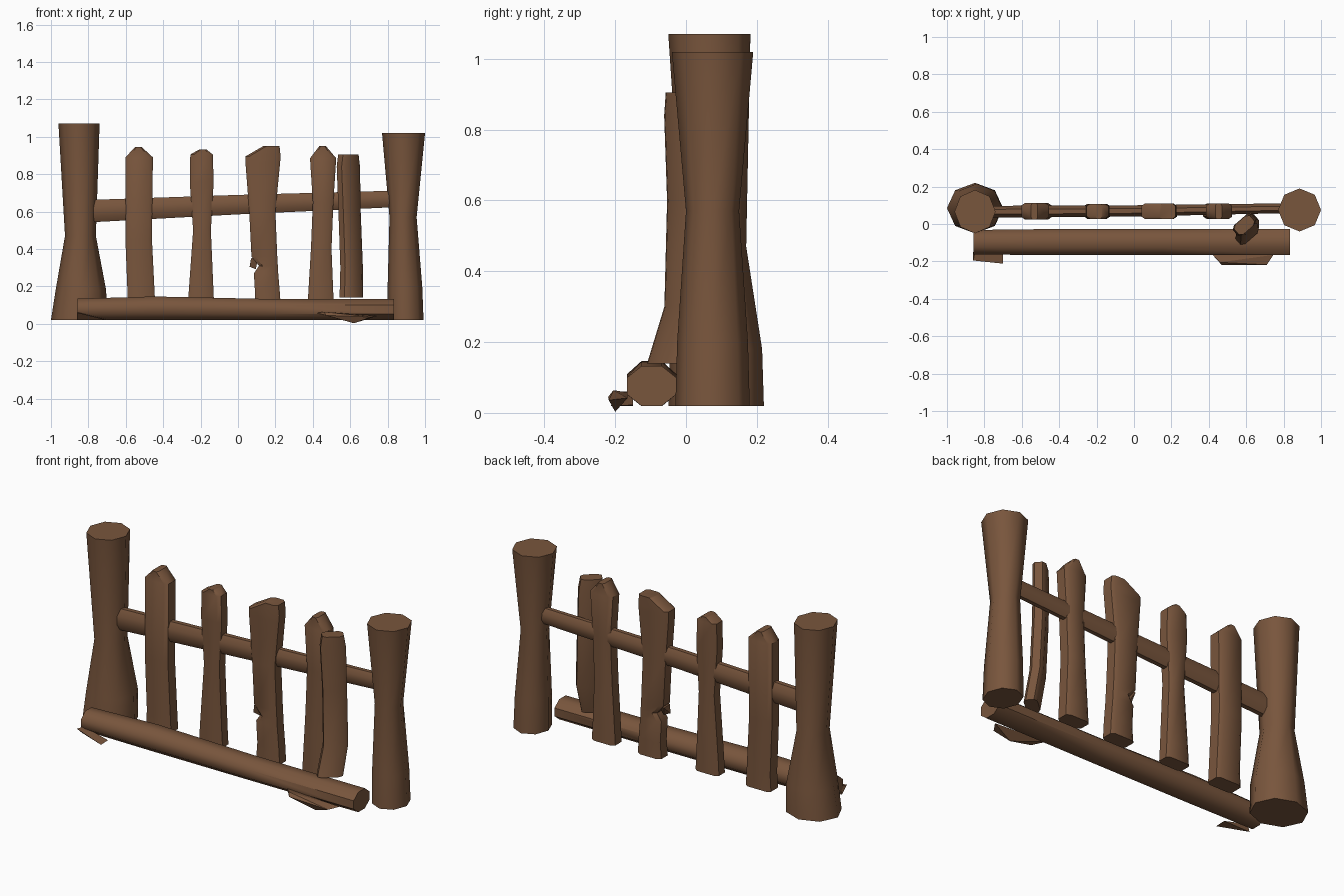
import bpy, bmesh, math
from mathutils import Vector

wood = bpy.data.materials.new("brown_wood")
wood.diffuse_color = (0.19, 0.092, 0.046, 1)


def finish(name, bm, angle=50):
    bmesh.ops.recalc_face_normals(bm, faces=bm.faces[:])
    me = bpy.data.meshes.new(name)
    bm.to_mesh(me)
    bm.free()
    me.materials.append(wood)
    me.shade_smooth()
    me.set_sharp_from_angle(angle=math.radians(angle))
    ob = bpy.data.objects.new(name, me)
    bpy.context.collection.objects.link(ob)
    return ob


def loft(name, rings, angle=50):
    """Skin a list of rings with equal point counts and cap both ends."""
    bm = bmesh.new()
    vs = [[bm.verts.new(p) for p in r] for r in rings]
    n = len(vs[0])
    for a, b in zip(vs, vs[1:]):
        for i in range(n):
            j = (i + 1) % n
            bm.faces.new((a[i], a[j], b[j], b[i]))
    bm.faces.new(vs[0][::-1])
    bm.faces.new(vs[-1])
    return finish(name, bm, angle)


def circle(n, turn=0.5):
    return [(math.cos((i + turn) * math.tau / n), math.sin((i + turn) * math.tau / n))
            for i in range(n)]


def post(name, sections, n=8, turn=0.0):
    # section: z, x min, x max, y min, y max
    loft(name, [[((a + b) / 2 + c * (b - a) / 2, (d + e) / 2 + s * (e - d) / 2, z)
                 for c, s in circle(n, turn)] for z, a, b, d, e in sections])


def beam(name, sections, n=8):
    # section: x, centre y, centre z, radius y, radius z
    k = 1 / math.cos(math.pi / n)
    loft(name, [[(x, cy + c * ry * k, cz + s * rz * k) for c, s in circle(n)]
                for x, cy, cz, ry, rz in sections])


def plank(name, sections, thick=0.085, turn=0.0):
    # section: z, x min, x max, centre y ; chamfered rectangle turned about its middle
    rings = []
    ca, sa = math.cos(turn), math.sin(turn)
    for z, a, b, cy in sections:
        w, h = (b - a) / 2, thick / 2
        c = min(0.02, w * 0.4)
        d = 0.014
        pts = [(-w + c, -h), (w - c, -h), (w, -h + d), (w, h - d),
               (w - c, h), (-w + c, h), (-w, h - d), (-w, -h + d)]
        m = (a + b) / 2
        rings.append([(m + x * ca - y * sa, cy + x * sa + y * ca, z) for x, y in pts])
    loft(name, rings, 40)


def shard(name, pts):
    bm = bmesh.new()
    for p in pts:
        bm.verts.new(p)
    bmesh.ops.convex_hull(bm, input=bm.verts[:])
    finish(name, bm, 20)


# End posts, flared at the foot and the head
post("left_post", [(0.02, -1.0, -0.70, -0.05, 0.22), (0.18, -0.975, -0.705, -0.045, 0.215),
                   (0.47, -0.925, -0.76, -0.01, 0.17), (1.07, -0.96, -0.74, -0.05, 0.182)])
post("right_post", [(0.02, 0.80, 0.992, -0.03, 0.18), (0.20, 0.80, 0.985, -0.025, 0.175),
                    (0.57, 0.81, 0.955, 0.0, 0.15), (1.02, 0.77, 1.0, -0.04, 0.19)])

# Cross rail and fallen log in front
beam("cross_rail", [(-0.80, 0.065, 0.602, 0.032, 0.06), (0.0, 0.07, 0.637, 0.03, 0.052),
                    (0.85, 0.085, 0.668, 0.026, 0.044)])
beam("ground_log", [(-0.858, -0.097, 0.078, 0.065, 0.056), (-0.45, -0.097, 0.083, 0.07, 0.063),
                    (0.15, -0.097, 0.076, 0.07, 0.057), (0.833, -0.097, 0.076, 0.07, 0.056)])

# Upright planks
Y = 0.068
plank("plank_1", [(0.06, -0.595, -0.44, Y), (0.15, -0.59, -0.445, Y), (0.45, -0.602, -0.46, Y),
                  (0.89, -0.602, -0.455, Y), (0.945, -0.55, -0.515, Y)], 0.09)
plank("plank_2", [(0.06, -0.27, -0.125, Y), (0.15, -0.265, -0.13, Y), (0.5, -0.24, -0.145, Y),
                  (0.76, -0.258, -0.13, Y), (0.905, -0.255, -0.135, Y), (0.933, -0.205, -0.17, Y)], 0.08)
plank("plank_3", [(0.06, 0.085, 0.23, Y), (0.15, 0.092, 0.225, Y), (0.27, 0.085, 0.215, Y),
                  (0.31, 0.112, 0.213, Y), (0.36, 0.072, 0.21, Y), (0.6, 0.06, 0.20, Y),
                  (0.86, 0.04, 0.225, Y), (0.895, 0.04, 0.228, Y), (0.95, 0.135, 0.222, Y)])
plank("plank_4", [(0.06, 0.37, 0.515, Y), (0.15, 0.375, 0.51, Y), (0.4, 0.39, 0.50, Y),
                  (0.65, 0.40, 0.51, Y), (0.885, 0.385, 0.525, Y), (0.95, 0.435, 0.47, Y)])
# Broken splinter hanging on the third plank
shard("plank_splinter", [(0.07, 0.04, 0.35), (0.11, 0.04, 0.36), (0.07, 0.095, 0.35),
                         (0.11, 0.095, 0.36), (0.062, 0.05, 0.305), (0.095, 0.06, 0.292)])
# Loose plank leaning on the log, turned about its length
plank("loose_plank", [(0.14, 0.54, 0.67, -0.052), (0.30, 0.545, 0.67, -0.005),
                      (0.60, 0.535, 0.658, 0.002), (0.84, 0.525, 0.655, -0.004),
                      (0.905, 0.535, 0.645, -0.006)], 0.068, math.radians(41))

# Bark shards by the log
shard("left_shard", [(-0.86, -0.15, 0.02), (-0.86, -0.195, 0.06), (-0.70, -0.212, 0.02),
                     (-0.70, -0.15, 0.022), (-0.85, -0.15, 0.06)])
shard("right_shard", [(0.42, -0.165, 0.058), (0.46, -0.205, 0.064), (0.71, -0.218, 0.036),
                      (0.62, -0.20, 0.003), (0.745, -0.165, 0.042), (0.47, -0.22, 0.045)])
